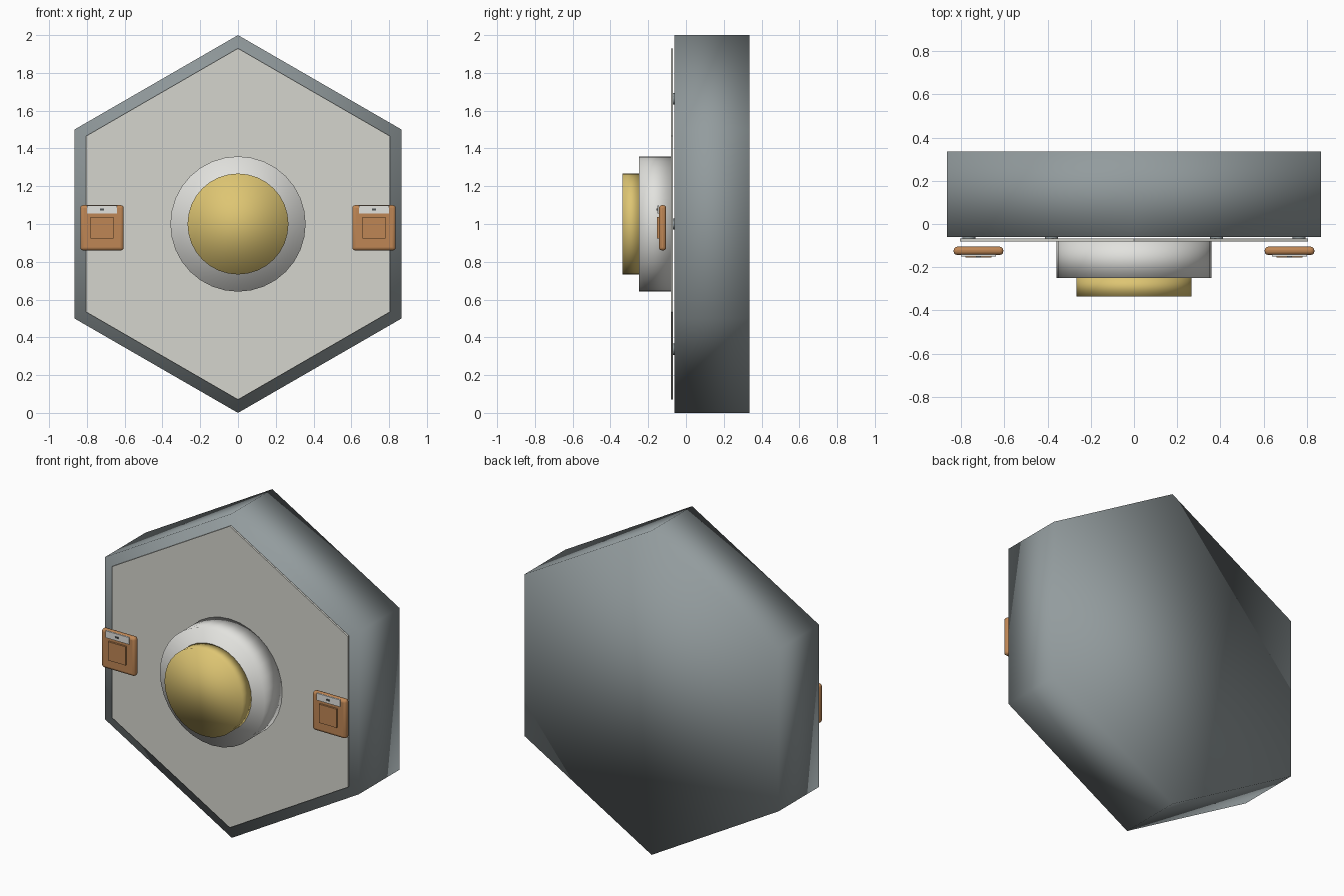
import bpy
from math import pi, cos, sin

if "Cube" in bpy.data.objects:
    bpy.data.objects.remove(bpy.data.objects["Cube"], do_unlink=True)


def material(name, colour):
    m = bpy.data.materials.new(name)
    m.use_nodes = True
    rgba = (*colour, 1)
    m.diffuse_color = rgba
    m.node_tree.nodes["Principled BSDF"].inputs["Base Color"].default_value = rgba
    return m


steel = material("steel grey", (0.29, 0.33, 0.34))
ivory = material("warm light grey", (0.66, 0.66, 0.61))
white = material("off white", (0.76, 0.76, 0.73))
gold = material("gold", (0.73, 0.56, 0.17))
copper = material("copper orange", (0.52, 0.24, 0.09))
dark = material("dark grey", (0.08, 0.09, 0.09))


def finish(name, mat):
    ob = bpy.context.object
    ob.name = name
    ob.data.materials.append(mat)
    return ob


def disc(name, mat, sides, radius, front, back, x=0, z=1, smooth=True):
    """Prism along y with a corner pointing straight up."""
    bpy.ops.mesh.primitive_cylinder_add(
        vertices=sides, radius=radius, depth=back - front,
        location=(x, (front + back) / 2, z), rotation=(pi / 2, 0, 0))
    bpy.ops.object.transform_apply(location=False, rotation=True, scale=True)
    if smooth:
        bpy.ops.object.shade_smooth()
    return finish(name, mat)


def box(name, mat, centre, size, bevel=0):
    bpy.ops.mesh.primitive_cube_add(size=1, location=centre)
    ob = finish(name, mat)
    ob.scale = size
    bpy.ops.object.transform_apply(location=False, rotation=False, scale=True)
    if bevel:
        mod = ob.modifiers.new("rounded edges", "BEVEL")
        mod.width = bevel
        mod.segments = 3
        bpy.ops.object.shade_smooth_by_angle()
    return ob


# Main hexagonal body and front plate
disc("hexagonal_body", steel, 6, 1, -0.06, 0.335)
disc("front_plate", ivory, 6, 0.93, -0.08, -0.068, smooth=False)

# Studs holding the plate off the body
for i in range(6):
    a = i * pi / 3
    disc(f"plate_stud_{i + 1}", steel, 12, 0.03, -0.072, -0.055,
         0.765 * cos(a), 1 + 0.765 * sin(a))

# Central stepped button
disc("button_base", white, 32, 0.358, -0.25, -0.075)
disc("button_cap", gold, 32, 0.267, -0.335, -0.245)

# Side tags with a raised panel and a label strip
for side, x in (("right", -0.72), ("left", 0.72)):
    box(f"{side}_tag", copper, (x, -0.124, 0.98), (0.23, 0.038, 0.24), 0.016)
    box(f"{side}_tag_panel", copper, (x, -0.147, 0.98), (0.12, 0.014, 0.115))
    box(f"{side}_tag_label", white, (x, -0.146, 1.077), (0.16, 0.008, 0.043))
    box(f"{side}_label_mark", dark, (x, -0.152, 1.077), (0.022, 0.006, 0.009))
